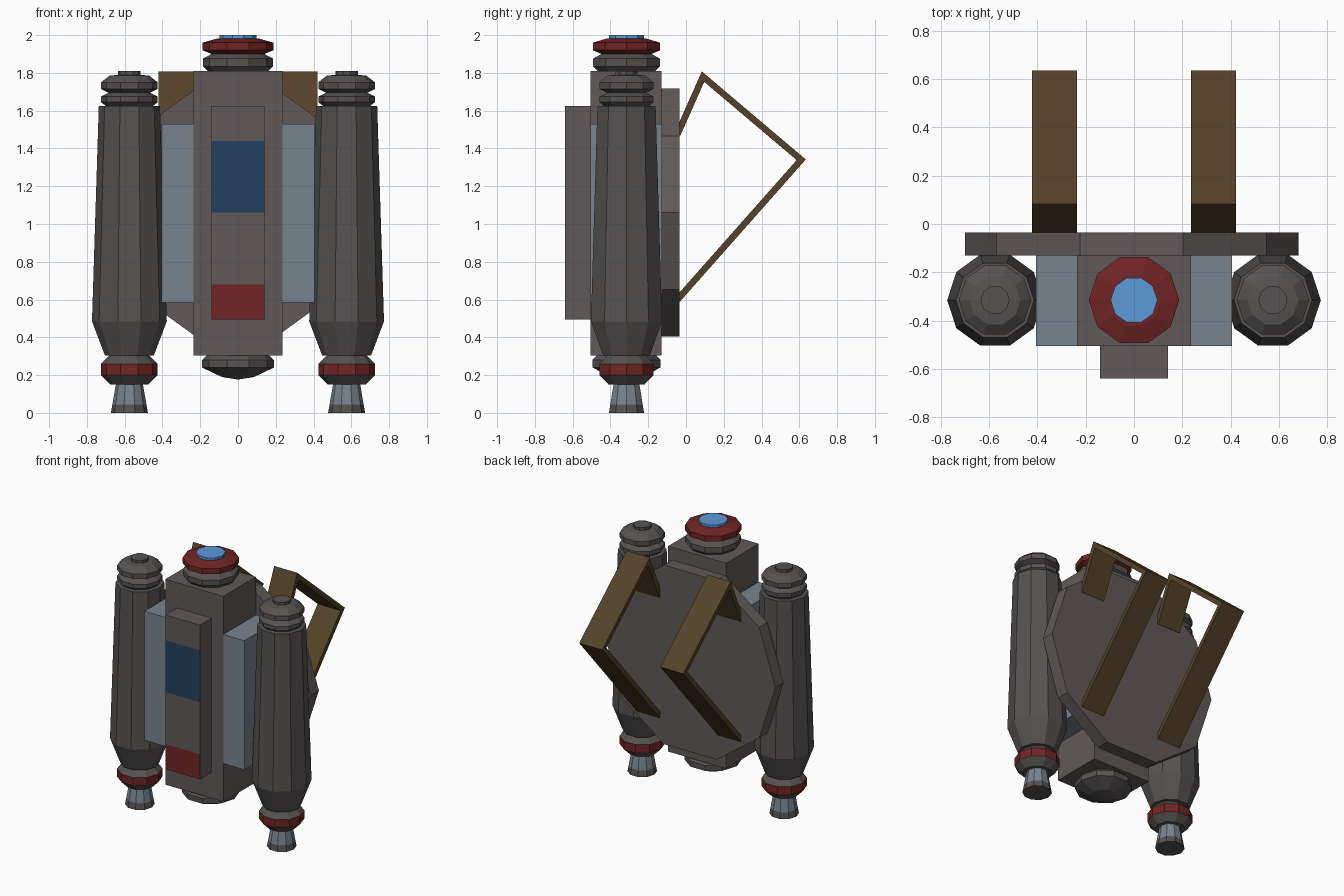
import bpy, bmesh, math
from mathutils import Vector

if "Cube" in bpy.data.objects:
    bpy.data.objects.remove(bpy.data.objects["Cube"])

def material(name, r, g, b):
    m = bpy.data.materials.new(name)
    m.diffuse_color = (r, g, b, 1)
    m.use_nodes = True
    m.node_tree.nodes["Principled BSDF"].inputs["Base Color"].default_value = m.diffuse_color
    return m

HULL = material("warm_grey", 0.118, 0.102, 0.098)
TANK = material("dark_grey", 0.092, 0.086, 0.083)
STEEL = material("blue_grey", 0.19, 0.23, 0.27)
RED = material("red", 0.165, 0.018, 0.018)
NAVY = material("navy_blue", 0.017, 0.055, 0.115)
SKY = material("sky_blue", 0.11, 0.32, 0.68)
STRAP = material("strap_brown", 0.088, 0.055, 0.021)
CY = -0.315  # depth of the tank and body axis


def finish(name, bm, mats):
    bmesh.ops.recalc_face_normals(bm, faces=bm.faces)
    me = bpy.data.meshes.new(name)
    bm.to_mesh(me)
    bm.free()
    for m in mats:
        me.materials.append(m)
    ob = bpy.data.objects.new(name, me)
    bpy.context.collection.objects.link(ob)
    return ob


def box_bm(lo, hi):
    bm = bmesh.new()
    bmesh.ops.create_cube(bm, size=1)
    for v in bm.verts:
        v.co = Vector([lo[i] + (v.co[i] + 0.5) * (hi[i] - lo[i]) for i in range(3)])
    return bm


def box(name, lo, hi, mat):
    return finish(name, box_bm(lo, hi), [mat])


def lathe(name, x, profile, mats, bands=(), sides=10):
    """Turned part from (radius, z) points; bands are (z_low, z_high, slot)."""
    bm = bmesh.new()
    rings = []
    for r, z in profile:
        rings.append([bm.verts.new((x + r * math.cos(a), CY + r * math.sin(a), z))
                      for a in (2 * math.pi * i / sides for i in range(sides))])
    for a, b in zip(rings, rings[1:]):
        for i in range(sides):
            j = (i + 1) % sides
            bm.faces.new((a[i], a[j], b[j], b[i]))
    bm.faces.new(rings[0][::-1])
    bm.faces.new(rings[-1])
    for f in bm.faces:
        z = f.calc_center_median().z
        for low, high, slot in bands:
            if low < z < high:
                f.material_index = slot
    return finish(name, bm, mats)


# central body and side blocks
box("main_body", (-0.235, -0.505, 0.305), (0.235, -0.13, 1.81), HULL)
for side, s in (("left", -1), ("right", 1)):
    xs = sorted((s * 0.235, s * 0.405))
    box(side + "_side_block", (xs[0], -0.505, 0.585), (xs[1], -0.13, 1.53), STEEL)

# front panel with a navy window and a red plate cut into its front face
bm = box_bm((-0.14, -0.64, 0.495), (0.14, -0.505, 1.625))
for z in (0.68, 1.06, 1.44):
    bmesh.ops.bisect_plane(bm, geom=bm.verts[:] + bm.edges[:] + bm.faces[:],
                           plane_co=(0, 0, z), plane_no=(0, 0, 1))
bm.normal_update()
for f in bm.faces:
    c = f.calc_center_median()
    if c.y < -0.639:
        f.material_index = 1 if c.z < 0.68 else 2 if 1.06 < c.z < 1.44 else 0
finish("front_panel", bm, [HULL, RED, NAVY])

# ten-sided back plate
bm = bmesh.new()
ring = [bm.verts.new((-0.01 + 0.69 * math.cos(i * math.pi / 5), -0.13,
                      1.06 + 0.69 * math.sin(i * math.pi / 5))) for i in range(10)]
ext = bmesh.ops.extrude_face_region(bm, geom=[bm.faces.new(ring)], use_keep_orig=True)
for v in ext["geom"]:
    if isinstance(v, bmesh.types.BMVert):
        v.co.y = -0.035
finish("back_plate", bm, [HULL])

# top beacon and bottom cap of the body
lathe("top_collar", 0, [(0.16, 1.81), (0.186, 1.835), (0.186, 1.875), (0.14, 1.9)], [TANK])
lathe("top_red_ring", 0, [(0.14, 1.9), (0.187, 1.92), (0.187, 1.96), (0.11, 1.982)], [RED])
lathe("top_lamp", 0, [(0.097, 1.975), (0.097, 2.0)], [SKY])
lathe("bottom_cap", 0, [(0.165, 0.305), (0.19, 0.28), (0.19, 0.24), (0.085, 0.19),
                        (0.01, 0.178)], [TANK])

for side, s in (("left", -1), ("right", 1)):
    x = s * 0.575
    # tapered tank, stacked top rings, red-banded collar and flared nozzle
    lathe(side + "_tank", x, [(0.13, 0.305), (0.198, 0.485), (0.162, 1.625)], [TANK])
    lathe(side + "_tank_cap", x, [
        (0.125, 1.625), (0.15, 1.645), (0.15, 1.675), (0.11, 1.695), (0.15, 1.715),
        (0.15, 1.75), (0.105, 1.785), (0.06, 1.79), (0.06, 1.81)], [TANK])
    lathe(side + "_tank_collar", x, [
        (0.105, 0.305), (0.15, 0.26), (0.15, 0.2), (0.1, 0.15)],
        [TANK, RED], [(0.205, 0.255, 1)])
    lathe(side + "_nozzle", x, [(0.098, 0), (0.09, 0.045), (0.072, 0.15)],
          [STEEL, TANK], [(-0.01, 0.04, 1)])

    # bent shoulder strap: mitred ribbon extruded sideways
    path = [Vector(p) for p in ((-0.045, 1.475), (0.09, 1.78), (0.61, 1.34), (-0.045, 0.6))]
    half = 0.017
    dirs = [(b - a).normalized() for a, b in zip(path, path[1:])]
    bm = bmesh.new()
    rings = []
    for i, p in enumerate(path):
        d0, d1 = dirs[max(i - 1, 0)], dirs[min(i, len(dirs) - 1)]
        n0, n1 = Vector((-d0.y, d0.x)), Vector((-d1.y, d1.x))
        off = (n0 + n1) * (half / (1 + n0.dot(n1)))
        rings.append([bm.verts.new((s * u, q.x, q.y)) for u, q in (
            (0.235, p + off), (0.422, p + off), (0.422, p - off), (0.235, p - off))])
    for a, b in zip(rings, rings[1:]):
        for i in range(4):
            j = (i + 1) % 4
            bm.faces.new((a[i], a[j], b[j], b[i]))
    bm.faces.new(rings[0])
    bm.faces.new(rings[-1])
    finish(side + "_strap", bm, [STRAP])
